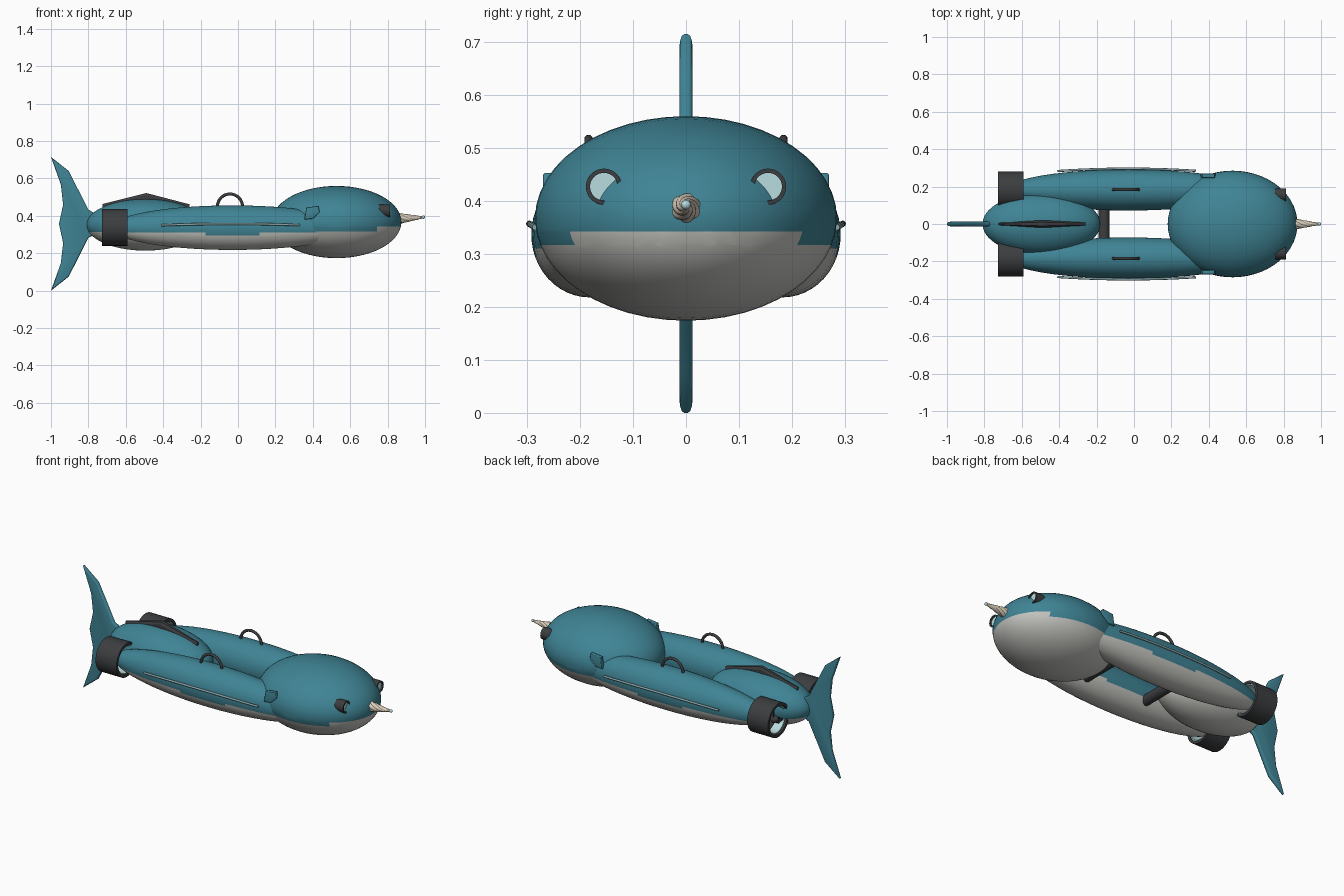
import bpy, bmesh
from math import sin, cos, pi, radians
from mathutils import Matrix, Vector

if "Cube" in bpy.data.objects:
    bpy.data.objects.remove(bpy.data.objects["Cube"])


def mat(name, r, g, b):
    m = bpy.data.materials.new(name)
    m.diffuse_color = (r, g, b, 1)
    m.use_nodes = True
    m.node_tree.nodes["Principled BSDF"].inputs["Base Color"].default_value = m.diffuse_color
    return m


TEAL = mat("teal", 0.05, 0.23, 0.30)
BELLY = mat("belly_grey", 0.56, 0.56, 0.53)
DARK = mat("dark", 0.045, 0.047, 0.05)
GLASS = mat("pale_blue", 0.48, 0.72, 0.74)
CREAM = mat("cream", 0.70, 0.62, 0.50)
TRIM = mat("trim", 0.25, 0.38, 0.40)


def finish(name, bm, mats, smooth=True, angle=35):
    bmesh.ops.recalc_face_normals(bm, faces=bm.faces)
    me = bpy.data.meshes.new(name)
    bm.to_mesh(me)
    bm.free()
    for m in mats:
        me.materials.append(m)
    ob = bpy.data.objects.new(name, me)
    bpy.context.collection.objects.link(ob)
    if smooth:
        bpy.ops.object.select_all(action='DESELECT')
        ob.select_set(True)
        bpy.context.view_layer.objects.active = ob
        bpy.ops.object.shade_smooth_by_angle(angle=radians(angle))
    return ob


def ellipsoid(name, c, r, levels=(), belly=None, mats=(TEAL, BELLY)):
    bm = bmesh.new()
    bmesh.ops.create_uvsphere(bm, u_segments=48, v_segments=28, radius=1)
    bmesh.ops.rotate(bm, verts=bm.verts, matrix=Matrix.Rotation(pi / 2, 3, 'Y'))
    bmesh.ops.scale(bm, verts=bm.verts, vec=r)
    bmesh.ops.translate(bm, verts=bm.verts, vec=c)
    for z in levels:
        bmesh.ops.bisect_plane(bm, geom=bm.verts[:] + bm.edges[:] + bm.faces[:],
                               plane_co=(0, 0, z), plane_no=(0, 0, 1))
    if belly:
        for f in bm.faces:
            p = f.calc_center_median()
            f.material_index = int(p.z < belly(p))
    return finish(name, bm, mats)


def cylinder(name, p0, p1, r, m):
    p0, p1 = Vector(p0), Vector(p1)
    rot = (p1 - p0).to_track_quat('Z', 'Y').to_matrix().to_4x4()
    bm = bmesh.new()
    bmesh.ops.create_cone(bm, cap_ends=True, segments=32, radius1=r, radius2=r,
                          depth=(p1 - p0).length,
                          matrix=Matrix.Translation((p0 + p1) / 2) @ rot)
    return finish(name, bm, [m])


def ring(name, c, x0, x1, r_out, r_in, m):
    # hollow tube along x
    bm = bmesh.new()
    n = 40
    prof = [(x0, r_out), (x1, r_out), (x1, r_in), (x0, r_in)]
    loops = [[bm.verts.new((x, c[1] + r * cos(2 * pi * i / n), c[2] + r * sin(2 * pi * i / n)))
              for i in range(n)] for x, r in prof]
    for k in range(4):
        a, b = loops[k], loops[(k + 1) % 4]
        for i in range(n):
            bm.faces.new((a[i], a[(i + 1) % n], b[(i + 1) % n], b[i]))
    return finish(name, bm, [m])


def plate(name, pts, y, thick, m, bevel):
    # flat outline in xz, extruded along y with rounded edges
    bm = bmesh.new()
    f = bm.faces.new([bm.verts.new((x, y - thick / 2, z)) for x, z in pts])
    ext = bmesh.ops.extrude_face_region(bm, geom=[f])
    bmesh.ops.translate(bm, vec=(0, thick, 0),
                        verts=[v for v in ext['geom'] if isinstance(v, bmesh.types.BMVert)])
    rim = [e for e in bm.edges if abs(e.verts[0].co.y - e.verts[1].co.y) < 1e-6]
    bmesh.ops.bevel(bm, geom=rim, offset=bevel, segments=3, profile=0.5, affect='EDGES')
    return finish(name, bm, [m])


def tube(name, pts, r, m):
    cu = bpy.data.curves.new(name, 'CURVE')
    cu.dimensions = '3D'
    cu.bevel_depth = r
    cu.bevel_resolution = 4
    cu.use_fill_caps = True
    s = cu.splines.new('POLY')
    s.points.add(len(pts) - 1)
    for p, q in zip(s.points, pts):
        p.co = (*q, 1)
    s.use_smooth = True
    cu.materials.append(m)
    bpy.context.collection.objects.link(bpy.data.objects.new(name, cu))


# Head and rear body
ellipsoid("head", (0.527, 0, 0.367), (0.347, 0.285, 0.193), (0.317, 0.342),
          lambda p: 0.342 if p.x > 0.74 else 0.317)
ellipsoid("rear_body", (-0.495, 0, 0.352), (0.315, 0.165, 0.138), (0.315,), lambda p: 0.315)

# Tail fin
upper = [(-0.80, 0.433), (-0.905, 0.64), (-1.0, 0.715), (-0.947, 0.567), (-0.935, 0.46)]
lower = [(x, 0.715 - z) for x, z in reversed(upper)]
plate("tail_fin", [(-0.74, 0.40)] + upper + [(-0.957, 0.3575)] + lower + [(-0.74, 0.315)],
      0, 0.025, TEAL, 0.009)

# Dark dorsal ridge, widest in the middle
bm = bmesh.new()
secs = []
for x, w, top, bot in [(-0.725, 0.006, 0.463, 0.40), (-0.49, 0.02, 0.522, 0.46),
                       (-0.26, 0.008, 0.462, 0.41)]:
    secs.append([bm.verts.new(p) for p in ((x, -w, bot), (x, w, bot), (x, w, top - 0.012),
                                           (x, w * 0.5, top), (x, -w * 0.5, top), (x, -w, top - 0.012))])
for a, b in zip(secs, secs[1:]):
    for i in range(6):
        bm.faces.new((a[i], a[(i + 1) % 6], b[(i + 1) % 6], b[i]))
bm.faces.new(secs[0])
bm.faces.new(secs[-1])
finish("dorsal_ridge", bm, [DARK], smooth=False)

for s, side in ((-1, "right"), (1, "left")):
    # Side hulls
    ellipsoid("hull_" + side, (-0.03, s * 0.182, 0.337), (0.65, 0.11, 0.119), (0.295, 0.31),
              lambda p: 0.295 if -0.17 < p.x < 0.12 else 0.31)
    # Carry handle
    tube("handle_" + side, [(-0.043 + 0.067 * cos(t), s * 0.184, 0.45 + 0.067 * sin(t))
                            for t in [radians(-20 + 220 * i / 24) for i in range(25)]], 0.008, DARK)
    # Side rail following the hull
    tube("side_rail_" + side, [(x, s * (0.296 - 0.09 * (x + 0.03) ** 2), 0.357 - 0.05 * (x + 0.03) ** 2)
                               for x in [-0.41 + 0.74 * i / 16 for i in range(17)]], 0.006, TRIM)
    # Small side fin
    plate("small_fin_" + side, [(0.365, 0.445), (0.43, 0.453), (0.437, 0.42), (0.40, 0.385), (0.355, 0.38)],
          s * 0.258, 0.024, TEAL, 0.005)
    # Thruster: shroud, lining, hub and blades
    c = (0, s * 0.182, 0.338)
    ring("thruster_shroud_" + side, c, -0.727, -0.592, 0.098, 0.082, DARK)
    ring("thruster_lining_" + side, c, -0.715, -0.597, 0.083, 0.076, GLASS)
    ellipsoid("thruster_hub_" + side, (-0.69, c[1], c[2]), (0.035, 0.022, 0.022), mats=(DARK,))
    for k in range(3):
        bm = bmesh.new()
        bmesh.ops.create_cube(bm, size=1, matrix=Matrix.Translation((-0.695, c[1], c[2]))
                              @ Matrix.Rotation(2 * pi * k / 3, 4, 'X')
                              @ Matrix.Translation((0, 0, 0.042)) @ Matrix.Rotation(0.6, 4, 'Z')
                              @ Matrix.Diagonal((0.007, 0.034, 0.07, 1)))
        finish("propeller_blade_%s_%d" % (side, k), bm, [DARK], smooth=False)
    # Eye: dark ring around a pale lens
    e = (0, s * 0.155, 0.427)
    ring("eye_ring_" + side, e, 0.755, 0.812, 0.034, 0.026, DARK)
    cylinder("eye_lens_" + side, (0.755, e[1], e[2]), (0.804, e[1], e[2]), 0.027, GLASS)

# Cross struts between the hulls
for x, nm in ((-0.16, "rear"), (0.23, "front")):
    cylinder("cross_strut_" + nm, (x, -0.16, 0.29), (x, 0.16, 0.29), 0.029, DARK)

# Twisted, fluted horn with a ball tip
bm = bmesh.new()
n, steps, loops = 48, 30, []
for j in range(steps + 1):
    t = j / steps
    r0 = 0.031 * (1 - t) + 0.006 * t
    loops.append([bm.verts.new((0.85 + 0.137 * t,
                                r0 * (1 + 0.12 * abs(cos(3 * a)) - 0.1) * cos(a + 3.5 * t),
                                0.385 + 0.007 * t + r0 * (1 + 0.12 * abs(cos(3 * a)) - 0.1) * sin(a + 3.5 * t)))
                  for a in [2 * pi * i / n for i in range(n)]])
for a, b in zip(loops, loops[1:]):
    for i in range(n):
        bm.faces.new((a[i], a[(i + 1) % n], b[(i + 1) % n], b[i]))
bm.faces.new(loops[0])
bm.faces.new(loops[-1])
finish("horn", bm, [CREAM])
ellipsoid("horn_tip", (0.991, 0, 0.393), (0.009, 0.009, 0.009), mats=(GLASS,))
